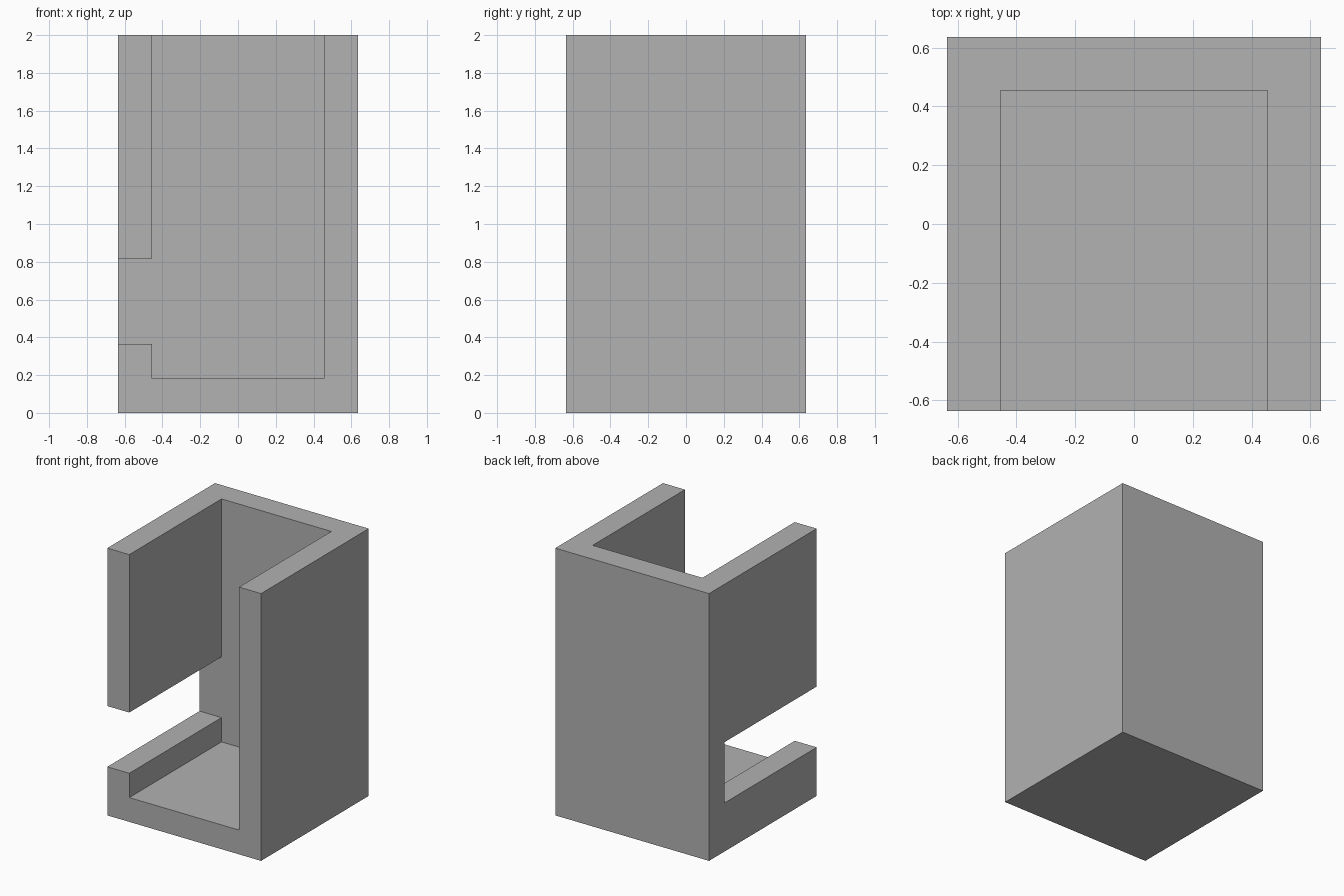
import bpy

cube = bpy.data.objects.get("Cube")
if cube:
    bpy.data.objects.remove(cube, do_unlink=True)

# Plain grey material
grey = bpy.data.materials.new("plain grey")
grey.use_nodes = True
colour = (0.445, 0.445, 0.445, 1)
grey.diffuse_color = colour
grey.node_tree.nodes["Principled BSDF"].inputs["Base Color"].default_value = colour

WALL = 2 / 11          # wall and floor thickness
HALF = 3.5 * WALL      # half of the square footprint
INNER = HALF - WALL    # inner faces of the walls


def box(name, low, high):
    """Add a box between two opposite corners."""
    centre = [(a + b) / 2 for a, b in zip(low, high)]
    bpy.ops.mesh.primitive_cube_add(size=1, location=centre)
    obj = bpy.context.object
    obj.name = name
    obj.scale = [b - a for a, b in zip(low, high)]
    bpy.ops.object.transform_apply(location=True, rotation=False, scale=True)
    return obj


# Solid block that becomes the open-fronted holder
holder = box("holder", (-HALF, -HALF, 0), (HALF, HALF, 2))
holder.data.materials.append(grey)

# Main cavity, open at the front and top, and the slot through one side wall
cutters = [
    box("cavity_cutter", (-INNER, -1, WALL), (INNER, INNER, 3)),
    box("side_slot_cutter", (-1, -1, 2 * WALL), (0, INNER, 4.5 * WALL)),
]
for cutter in cutters:
    cut = holder.modifiers.new(cutter.name, 'BOOLEAN')
    cut.operation = 'DIFFERENCE'
    cut.solver = 'EXACT'
    cut.object = cutter
    bpy.context.view_layer.objects.active = holder
    bpy.ops.object.modifier_apply(modifier=cut.name)
    bpy.data.objects.remove(cutter, do_unlink=True)
